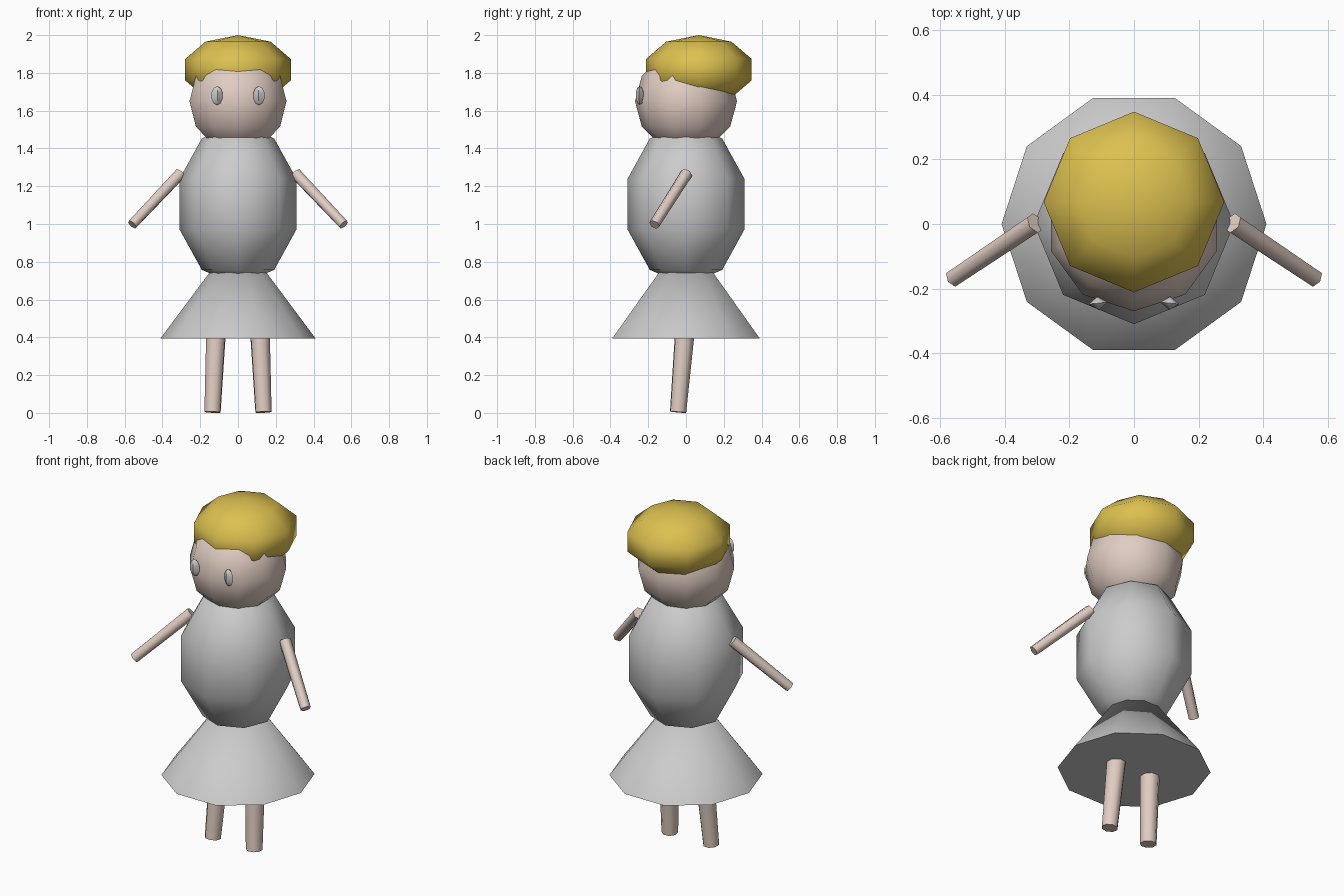
import bpy
from mathutils import Vector

if "Cube" in bpy.data.objects:
    bpy.data.objects.remove(bpy.data.objects["Cube"])


def material(name, rgb):
    m = bpy.data.materials.new(name)
    m.diffuse_color = (*rgb, 1)
    m.use_nodes = True
    m.node_tree.nodes["Principled BSDF"].inputs["Base Color"].default_value = m.diffuse_color
    return m


skin = material("skin", (0.75, 0.61, 0.54))
blond = material("blond", (0.72, 0.53, 0.08))


def finish(name, mat, angle=1.15):
    ob = bpy.context.object
    ob.name = name
    bpy.ops.object.transform_apply(location=False, rotation=True, scale=True)
    bpy.ops.object.shade_smooth_by_angle(angle=angle)
    if mat:
        ob.data.materials.append(mat)
    return ob


def ball(name, loc, size, segs, rings, mat=None, turn=0):
    bpy.ops.mesh.primitive_uv_sphere_add(segments=segs, ring_count=rings, radius=1,
                                         location=loc, rotation=(0, 0, turn))
    bpy.context.object.scale = size
    return finish(name, mat)


def limb(name, start, end, r1, r2, segs, mat):
    a, b = Vector(start), Vector(end)
    d = b - a
    bpy.ops.mesh.primitive_cone_add(vertices=segs, radius1=r1, radius2=r2, depth=d.length,
                                    location=(a + b) / 2,
                                    rotation=d.to_track_quat('Z', 'Y').to_euler())
    return finish(name, mat)


# Head, hair and body
ball("head", (0, 0, 1.65), (0.27, 0.27, 0.27), 10, 6, skin)
ball("hair", (0, 0.068, 1.817), (0.294, 0.294, 0.183), 8, 5, blond)
ball("torso", (0, 0, 1.105), (0.326, 0.326, 0.43), 8, 5)

# Skirt: closed cone with its tip hidden in the torso
bpy.ops.mesh.primitive_cone_add(vertices=10, radius1=0.41, radius2=0, depth=0.55,
                                location=(0, 0, 0.395 + 0.275),
                                rotation=(0, 0, 0.31416))
skirt = finish("skirt", None)
# a corner of the hem points exactly sideways
skirt.rotation_euler.z = -max(
    (v.co.to_2d().angle_signed(Vector((1, 0))) for v in skirt.data.vertices
     if v.co.to_2d().length > 0.1), key=lambda a: -abs(a)) * -1

# Mirrored pairs
for side, s in (("right", 1), ("left", -1)):
    ball(side + "_eye", (s * 0.111, -0.245, 1.68), (0.031, 0.022, 0.05), 4, 5, None, -s * 0.1)
    limb(side + "_arm", (s * 0.305, 0.003, 1.267), (s * 0.56, -0.168, 0.997),
         0.033, 0.029, 6, skin)
    limb(side + "_leg", (s * 0.113, 0.0, 0.5), (s * 0.135, -0.042, 0.004),
         0.056, 0.045, 8, skin)
